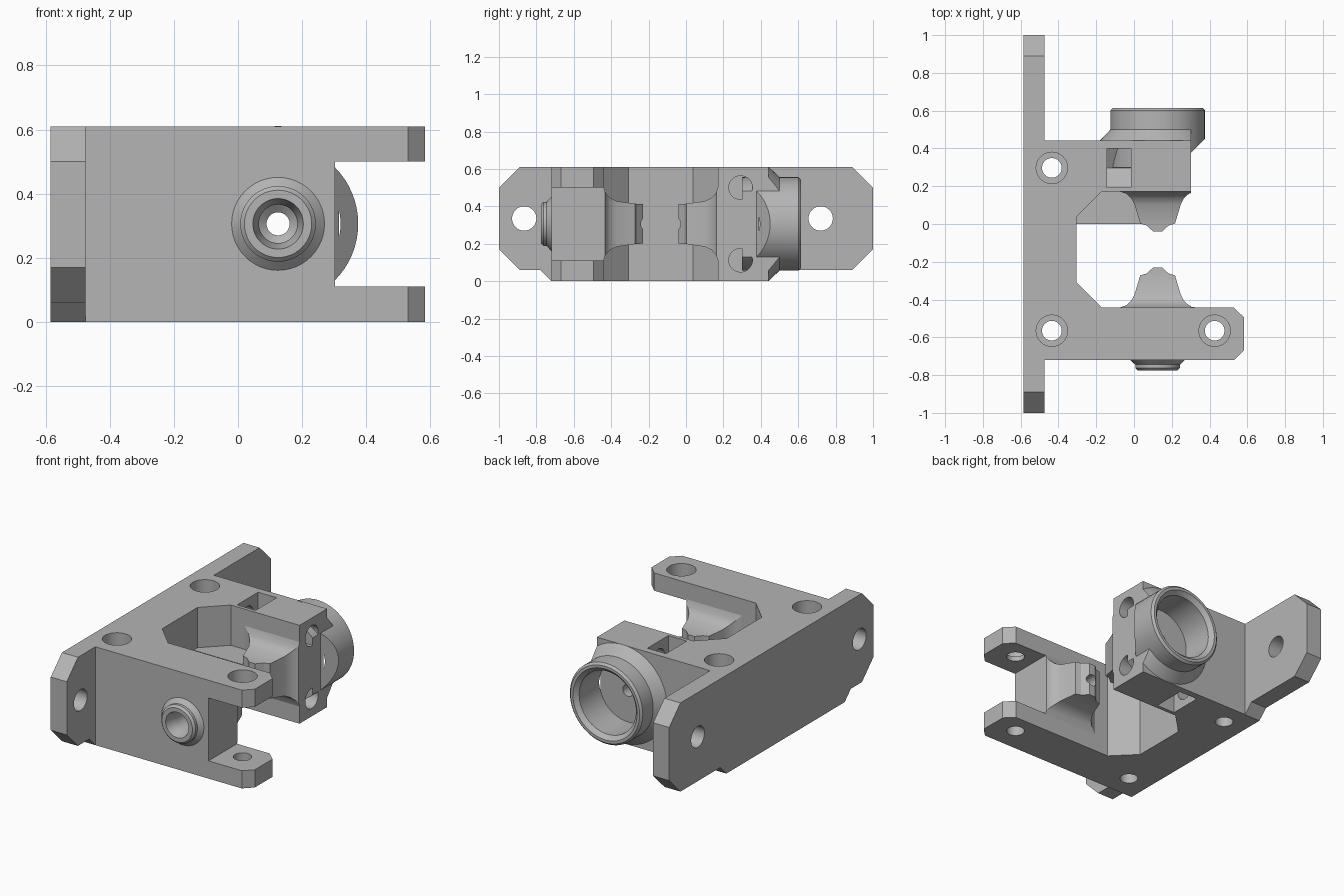
import bpy, bmesh, math

if "Cube" in bpy.data.objects:
    bpy.data.objects.remove(bpy.data.objects["Cube"], do_unlink=True)

grey = bpy.data.materials.new("plain_grey")
grey.use_nodes = True
grey.diffuse_color = (0.46, 0.46, 0.46, 1)
grey.node_tree.nodes["Principled BSDF"].inputs["Base Color"].default_value = grey.diffuse_color

CX, CZ = 0.125, 0.306   # axis of the flow passage
H = 0.61                # height of the bracket


def place(axis, u, v, t):
    return {"x": (t, u, v), "y": (u, t, v), "z": (u, v, t)}[axis]


def loft(name, rings):
    """Closed solid through rings of equal point count."""
    bm = bmesh.new()
    loops = [[bm.verts.new(p) for p in ring] for ring in rings]
    n = len(loops[0])
    for a, b in zip(loops, loops[1:]):
        for i in range(n):
            j = (i + 1) % n
            bm.faces.new((a[i], a[j], b[j], b[i]))
    bm.faces.new(loops[0])
    bm.faces.new(loops[-1])
    bmesh.ops.recalc_face_normals(bm, faces=bm.faces)
    mesh = bpy.data.meshes.new(name)
    bm.to_mesh(mesh)
    bm.free()
    mesh.materials.append(grey)
    ob = bpy.data.objects.new(name, mesh)
    bpy.context.collection.objects.link(ob)
    return ob


def prism(name, axis, pts, t0, t1):
    return loft(name, [[place(axis, u, v, t) for u, v in pts] for t in (t0, t1)])


def box(name, x, y, z):
    return prism(name, "z", [(x[0], y[0]), (x[1], y[0]), (x[1], y[1]), (x[0], y[1])], *z)


def turned(name, axis, cu, cv, profile, sides=48, phase=0):
    """Solid of revolution from (radius, position) pairs."""
    ang = [phase + math.tau * i / sides for i in range(sides)]
    return loft(name, [[place(axis, cu + r * math.cos(a), cv + r * math.sin(a), t)
                        for a in ang] for r, t in profile])


def boolean(targets, tool, op="DIFFERENCE"):
    tool.hide_render = True
    for ob in targets:
        mod = ob.modifiers.new("cut", "BOOLEAN")
        mod.operation, mod.solver, mod.object = op, "EXACT", tool
        bpy.context.view_layer.objects.active = ob
        bpy.ops.object.modifier_apply(modifier=mod.name)
    bpy.data.objects.remove(tool, do_unlink=True)


# Mounting plate with chamfered ends
plate = prism("mounting_plate", "x", [
    (-1, 0.17), (-0.89, 0.06), (-0.78, 0.06), (-0.72, 0), (0.44, 0), (0.5, 0.06),
    (0.89, 0.06), (1, 0.17), (1, 0.5), (0.89, H), (-0.89, H), (-1, 0.5)], -0.585, -0.475)
for y in (-0.865, 0.72):
    boolean([plate], turned("plate_hole", "x", y, 0.335, [(0.065, -0.7), (0.065, -0.4)]))

# C-shaped frame with front and rear arms
frame = prism("c_frame", "z", [
    (-0.475, -0.72), (0.53, -0.72), (0.583, -0.667), (0.583, -0.495), (0.528, -0.442),
    (-0.17, -0.442), (-0.305, -0.307), (-0.305, 0.037), (-0.17, 0.172), (0.302, 0.172),
    (0.302, 0.442), (-0.475, 0.442)], 0, H)

# Small web beside the rear nozzle
web = prism("inner_web", "z", [(-0.31, 0), (0.06, 0), (0.06, 0.18), (-0.17, 0.18),
                               (-0.31, 0.04)], 0.25, 0.36)

# Flared square nozzles facing each other across the gap
flare = [(0.2, -0.01), (0.2, 0), (0.165, 0.012), (0.14, 0.035), (0.122, 0.07)]
plan_tip = [(0.092, 0.17), (0.058, 0.18), (0.022, 0.213)]
side_tip = [(0.108, 0.17), (0.105, 0.215)]


def nozzle(name, base, sign):
    def outline(centre, half, swap):
        pts = [(centre - r, base + sign * d) for r, d in half]
        pts += [(centre + r, base + sign * d) for r, d in reversed(half)]
        return [(v, u) for u, v in pts] if swap else pts
    ob = prism(name, "z", outline(CX, flare + plan_tip, False), 0.08, 0.53)
    side = prism("nozzle_side", "x", outline(CZ, flare + side_tip, True), -0.2, 0.5)
    boolean([ob], side, "INTERSECT")
    return ob


front_nozzle = nozzle("front_nozzle", -0.442, 1)
rear_nozzle = nozzle("rear_nozzle", 0.172, -1)

# Stepped boss on the front face
boss = turned("front_boss", "y", CX, CZ, [
    (0.145, -0.71), (0.145, -0.72), (0.118, -0.745), (0.118, -0.762), (0.105, -0.775)])

# Rear socket: cylinder relieved at 45 degrees beside the arm, with a tapered collar
socket = turned("rear_socket", "y", CX, CZ, [(0.25, 0.3), (0.25, 0.602), (0.237, 0.615)], 64)
boolean([socket], prism("relief", "z", [(0.302, 0.2), (0.6, 0.2), (0.6, 0.675),
                                        (0.302, 0.377)], -0.1, 0.8))
collar = turned("socket_collar", "y", CX, CZ, [(0.305, 0.43), (0.305, 0.442), (0.25, 0.5)], 64)
boolean([collar, rear_nozzle], box("side_trim", (0.302, 0.7), (-0.2, 0.7), (-0.1, 0.8)))

# Fork opening in the front arm
boolean([frame, front_nozzle], box("fork_gap", (0.302, 0.7), (-0.8, -0.2), (0.11, 0.5)))

# Socket recess, front counterbore and through passage
boolean([frame, socket, collar], turned("socket_bore", "y", CX, CZ, [
    (0.195, 0.39), (0.195, 0.59), (0.23, 0.625)], 64))
boolean([frame, boss], turned("inlet_bore", "y", CX, CZ, [
    (0.035, -0.58), (0.06, -0.6), (0.06, -0.7), (0.085, -0.8)]))
boolean([frame, boss, front_nozzle, rear_nozzle, socket],
        turned("passage", "y", CX, CZ, [(0.036, -0.9), (0.036, 0.7)], 32))

# Counterbored vertical screw holes
for x, y in ((-0.435, 0.297), (-0.435, -0.565), (0.427, -0.565)):
    boolean([plate, frame], turned("screw_hole", "z", x, y, [
        (0.052, -0.1), (0.052, 0.53), (0.083, 0.53), (0.083, 0.7)]))

# Side screw holes with hexagonal nut pockets, upper and lower
for z, end in ((0.5, 0.7), (0.112, -0.1)):
    boolean([frame], turned("side_hole", "x", 0.292, z, [(0.063, -0.25), (0.063, 0.4)]))
    boolean([frame], turned("nut_seat", "x", 0.297, z, [(0.119, -0.142), (0.119, -0.015)],
                            6, math.pi / 6))
    boolean([frame], box("nut_slot", (-0.142, -0.015), (0.194, 0.4), sorted((z, end))))

# Smooth round walls, sharp edges elsewhere
bpy.ops.object.select_all(action="DESELECT")
for ob in (plate, frame, web, front_nozzle, rear_nozzle, boss, socket, collar):
    ob.select_set(True)
    bpy.context.view_layer.objects.active = ob
bpy.ops.object.shade_smooth_by_angle(angle=math.radians(25))
